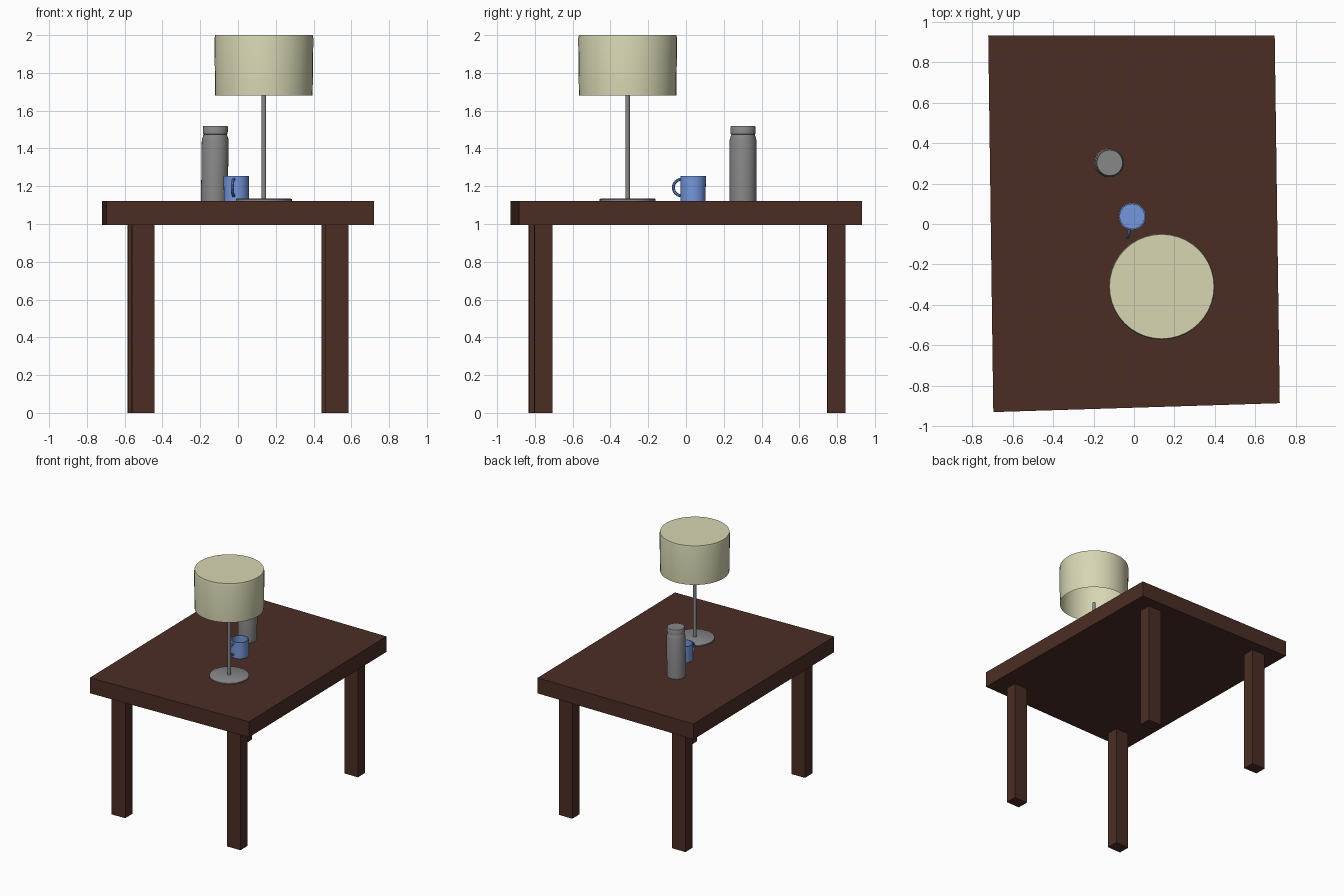
import bpy, bmesh, math
from mathutils import Vector

if "Cube" in bpy.data.objects:
    bpy.data.objects.remove(bpy.data.objects["Cube"])


def material(name, rgb):
    m = bpy.data.materials.new(name)
    m.diffuse_color = (*rgb, 1)
    m.use_nodes = True
    m.node_tree.nodes["Principled BSDF"].inputs["Base Color"].default_value = m.diffuse_color
    return m


WOOD = material("dark wood", (0.07, 0.027, 0.018))
CREAM = material("cream fabric", (0.68, 0.67, 0.45))
GREY = material("grey metal", (0.245, 0.245, 0.245))
BLUE = material("blue glaze", (0.18, 0.31, 0.72))


def finish(name, bm, mat, smooth=False):
    bmesh.ops.recalc_face_normals(bm, faces=bm.faces)
    me = bpy.data.meshes.new(name)
    bm.to_mesh(me)
    bm.free()
    me.materials.append(mat)
    ob = bpy.data.objects.new(name, me)
    bpy.context.collection.objects.link(ob)
    if smooth:
        bpy.ops.object.select_all(action='DESELECT')
        ob.select_set(True)
        bpy.context.view_layer.objects.active = ob
        bpy.ops.object.shade_smooth_by_angle(angle=math.radians(35))
    return ob


def table_box(name, u, v, z):
    """Box in table coordinates (-1..1), skewed like the slightly uneven top."""
    bm = bmesh.new()
    bmesh.ops.create_cube(bm, size=2)
    for p in bm.verts:
        a, b, c = (r[0] if s < 0 else r[1] for r, s in zip((u, v, z), p.co))
        p.co = (0.7075 * a - 0.0125 * b,
                0.0125 + 0.9195 * b + 0.011 * a * (1 - b), c)
    return finish(name, bm, WOOD)


def lathe(name, profile, centre, mat, sides=32, lean=0.0):
    """Revolve (radius, z) points about a vertical axis; radius 0 closes an end."""
    bm = bmesh.new()
    z0 = profile[0][1]
    rings = []
    for r, z in profile:
        cx, cy = centre[0] + lean * (z - z0), centre[1]
        n = 1 if r == 0 else sides
        rings.append([bm.verts.new((cx + r * math.cos(2 * math.pi * i / sides),
                                    cy + r * math.sin(2 * math.pi * i / sides), z))
                      for i in range(n)])
    for a, b in zip(rings, rings[1:]):
        for i in range(sides):
            j = (i + 1) % sides
            if len(a) == 1:
                bm.faces.new((a[0], b[i], b[j]))
            elif len(b) == 1:
                bm.faces.new((a[i], a[j], b[0]))
            else:
                bm.faces.new((a[i], a[j], b[j], b[i]))
    return finish(name, bm, mat, True)


# Table
table_box("table_top", (-1, 1), (-1, 1), (0.995, 1.122))
for sx, side in ((-1, "left"), (1, "right")):
    for sy, end in ((-1, "front"), (1, "back")):
        table_box(f"{end}_{side}_leg", sorted((sx * 0.64, sx * 0.81)),
                  sorted((sy * 0.80, sy * 0.903)), (0, 0.995))

# Lamp: base, pole, and a shade open underneath
LAMP = (0.137, -0.309)
lathe("lamp_base", [(0, 1.122), (0.148, 1.122), (0.148, 1.131), (0.14, 1.136), (0, 1.136)],
      LAMP, GREY)
lathe("lamp_pole", [(0, 1.13), (0.012, 1.13), (0.012, 1.69), (0, 1.69)], LAMP, GREY, 16)
lathe("lamp_shade", [(0.258, 1.68), (0.262, 1.982), (0.258, 2.0), (0, 2.0)], LAMP, CREAM, 40)

# Flask with a neck groove and a cap
lathe("flask", [(0, 1.122), (0.071, 1.122), (0.071, 1.445), (0.065, 1.465), (0.062, 1.475),
                (0.066, 1.477), (0.066, 1.515), (0.063, 1.52), (0, 1.52)],
      (-0.125, 0.302), GREY, 32, 0.013)

# Mug
MUG = (-0.009, 0.038)
lathe("mug", [(0, 1.122), (0.066, 1.122), (0.067, 1.255), (0.060, 1.255), (0.060, 1.132),
              (0, 1.132)], MUG, BLUE)

# Mug handle: a loop of tube facing the front
bm = bmesh.new()
out = Vector((-0.2, -0.98, 0)).normalized()
side = Vector((-out.y, out.x, 0))
up = Vector((0, 0, 1))
rings = []
for i in range(13):
    t = math.pi * (i / 12 - 0.5)
    spoke = out * math.cos(t) + up * math.sin(t)
    mid = Vector((*MUG, 1.193)) + out * (0.062 + 0.045 * math.cos(t)) + up * 0.044 * math.sin(t)
    rings.append([bm.verts.new(mid + 0.008 * (spoke * math.cos(a) + side * math.sin(a)))
                  for a in (math.tau * k / 8 for k in range(8))])
for a, b in zip(rings, rings[1:]):
    for k in range(8):
        bm.faces.new((a[k], a[(k + 1) % 8], b[(k + 1) % 8], b[k]))
bm.faces.new(rings[0])
bm.faces.new(rings[-1])
finish("mug_handle", bm, BLUE, True)
